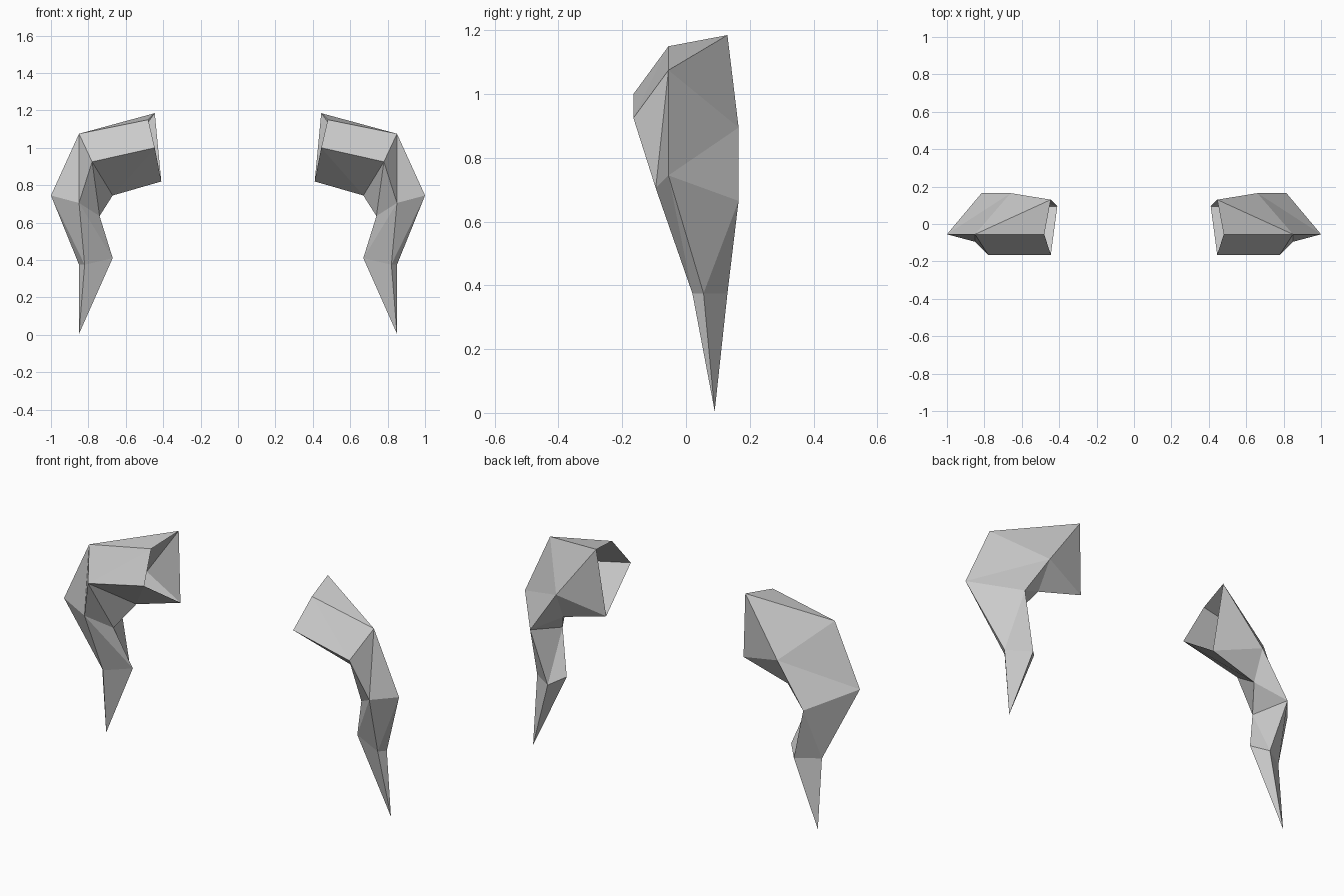
import bpy, bmesh

if "Cube" in bpy.data.objects:
    bpy.data.objects.remove(bpy.data.objects["Cube"])

# Four-sided cross-sections from the open shoulder end to the wrist:
# each is (back, outer/top front, lower front, inner bottom)
RINGS = [
    [(.445, .13, 1.185), (.48, -.055, 1.15), (.445, -.165, 1.0), (.41, .095, .82)],
    [(.66, .165, .895), (.85, -.055, 1.075), (.78, -.165, .925), (.67, .09, .745)],
    [(.815, .165, .665), (1.0, -.055, .745), (.85, -.095, .705), (.74, -.005, .635)],
    [(.735, .13, .375), (.85, .055, .375), (.82, .02, .375), (.67, .06, .41)],
]
TIP = (.85, .09, .005)


def build_claw(name, side):
    """Loft the sections into a faceted claw, closing at a point."""
    bm = bmesh.new()
    rings = [[bm.verts.new((side * x, y, z)) for x, y, z in r] for r in RINGS]
    tip = bm.verts.new((side * TIP[0], TIP[1], TIP[2]))
    for r, s in zip(rings, rings[1:]):
        for j in range(4):
            k = (j + 1) % 4
            bm.faces.new((r[j], r[k], s[k]))
            bm.faces.new((r[j], s[k], s[j]))
    for j in range(4):
        bm.faces.new((rings[-1][j], rings[-1][(j + 1) % 4], tip))
    # Make faces point outward
    if side > 0:
        bmesh.ops.reverse_faces(bm, faces=bm.faces)
    bm.normal_update()
    axis_x = side * .75
    if sum((f.calc_center_median().x - axis_x) * f.normal.x
           + f.calc_center_median().y * f.normal.y for f in bm.faces) < 0:
        bmesh.ops.reverse_faces(bm, faces=bm.faces)
    mesh = bpy.data.meshes.new(name)
    bm.to_mesh(mesh)
    bm.free()
    obj = bpy.data.objects.new(name, mesh)
    bpy.context.collection.objects.link(obj)


# Mirrored pair
build_claw("right_claw", 1)
build_claw("left_claw", -1)
